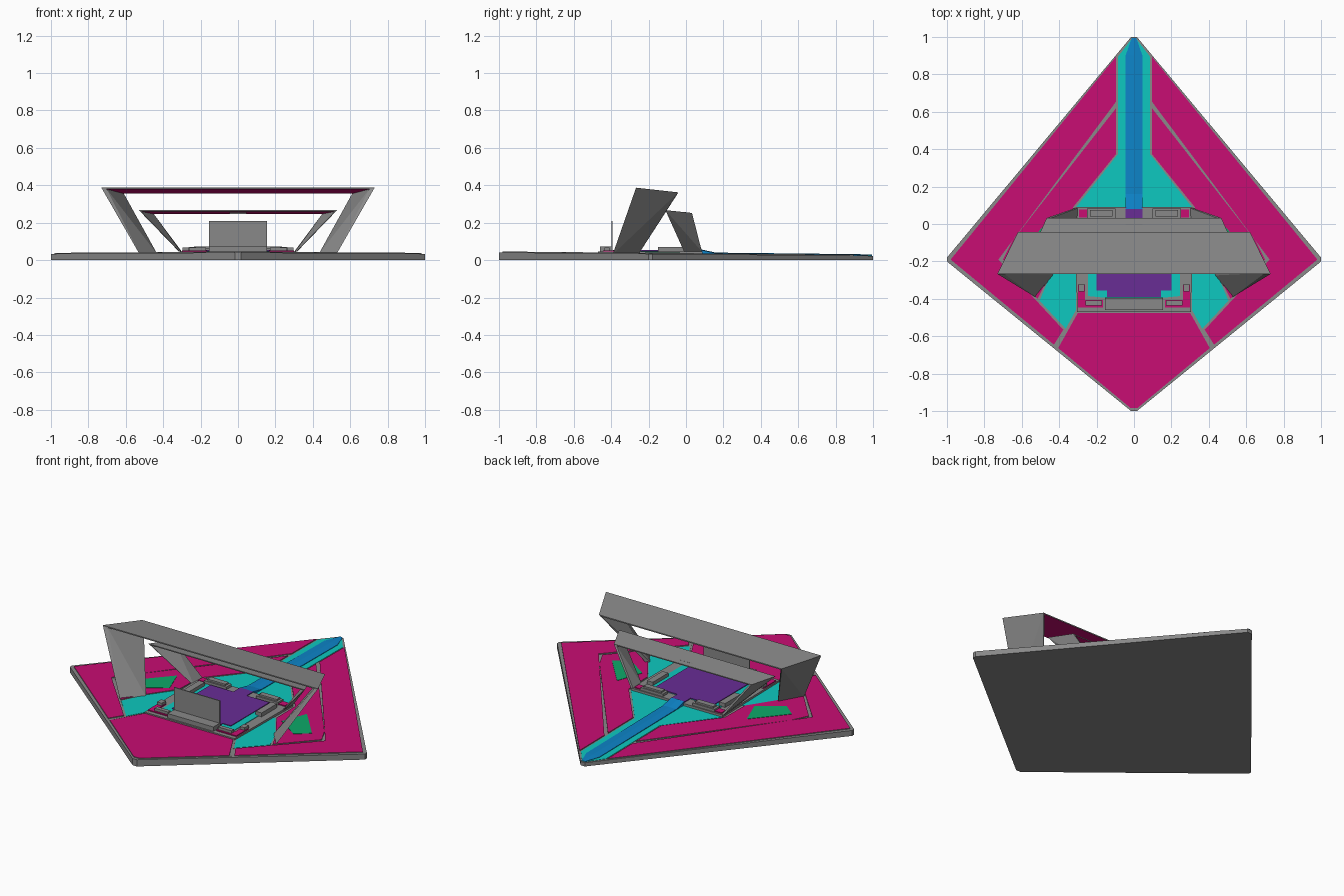
import bpy, bmesh

cube = bpy.data.objects.get("Cube")
if cube:
    bpy.data.objects.remove(cube)


def material(name, r, g, b):
    m = bpy.data.materials.new(name)
    m.use_nodes = True
    m.diffuse_color = (r, g, b, 1)
    bsdf = m.node_tree.nodes["Principled BSDF"]
    bsdf.inputs["Base Color"].default_value = (r, g, b, 1)
    bsdf.inputs["Roughness"].default_value = 0.8
    return m


GRAY = material("stone gray", 0.25, 0.25, 0.25)
MAGENTA = material("magenta", 0.58, 0.004, 0.17)
CYAN = material("cyan", 0.004, 0.58, 0.52)
BLUE = material("blue", 0.004, 0.23, 0.58)
PURPLE = material("purple", 0.14, 0.026, 0.30)
GREEN = material("green", 0.004, 0.40, 0.14)


def finish(name, bm, *mats):
    bmesh.ops.recalc_face_normals(bm, faces=bm.faces)
    mesh = bpy.data.meshes.new(name)
    bm.to_mesh(mesh)
    bm.free()
    for m in mats:
        mesh.materials.append(m)
    ob = bpy.data.objects.new(name, mesh)
    bpy.context.collection.objects.link(ob)
    return ob


def ground(y):
    """Height of the gently sloping base top."""
    return 0.030 - 0.009 * y


def flip(pts):
    return [(-p[0], *p[1:]) for p in pts]


def mirrored(half):
    """Close a right-hand outline with its reflection."""
    return half + flip(half)[::-1]


def prism(name, outline, low, high, top, side=None):
    """Extruded outline; low and high are functions of y."""
    bm = bmesh.new()
    a = [bm.verts.new((x, y, low(y))) for x, y in outline]
    b = [bm.verts.new((x, y, high(y))) for x, y in outline]
    bm.faces.new(a)
    cap = bm.faces.new(b)
    for i in range(len(a)):
        j = (i + 1) % len(a)
        bm.faces.new((a[i], a[j], b[j], b[i])).material_index = 1 if side else 0
    cap.material_index = 0
    return finish(name, bm, top, *([side] if side else []))


def plate(name, outline, rise, top, side=None):
    prism(name, outline, lambda y: ground(y) - 0.002, lambda y: ground(y) + rise, top, side)


def slab(name, outline, low, high, top, side=None):
    prism(name, outline, lambda y: low, lambda y: high, top, side)


def rect(x0, x1, y0, y1):
    return [(x0, y0), (x1, y0), (x1, y1), (x0, y1)]


def pair(build, name, outline, *args):
    build("left_" + name, outline, *args)
    build("right_" + name, flip(outline), *args)


# Kite-shaped base
prism("base", mirrored([(0.015, -1), (1, -0.20), (1, -0.18), (0.015, 1)]),
      lambda y: 0, lambda y: ground(y) + 0.002, GRAY)

# Painted fields on the base
plate("front_field", mirrored([(0.02, -0.982), (0.405, -0.663), (0.30, -0.475)]),
      0.007, MAGENTA, GRAY)
pair(plate, "outer_field", [(0.095, 0.895), (0.98, -0.19), (0.428, -0.645),
     (0.378, -0.565), (0.725, -0.19), (0.095, 0.655)], 0.007, MAGENTA, GRAY)
pair(plate, "inner_field", [(0.095, 0.62), (0.65, -0.09), (0.70, -0.19), (0.515, -0.40),
     (0.46, -0.29), (0.33, -0.10), (0.325, 0.09), (0.095, 0.375)], 0.007, MAGENTA, GRAY)
pair(plate, "front_water", [(0.31, -0.46), (0.365, -0.56), (0.505, -0.41),
     (0.45, -0.28), (0.325, -0.10), (0.31, -0.10)], 0.004, CYAN)
pair(plate, "front_channel", [(0.312, -0.478), (0.37, -0.575), (0.42, -0.65),
     (0.41, -0.66)], 0.004, GRAY)
plate("rear_water", mirrored([(0.31, 0.09), (0.085, 0.375), (0.085, 0.895), (0.012, 0.99)]),
      0.004, CYAN)
pair(plate, "garden_patch", [(0.38, -0.12), (0.53, -0.22), (0.61, -0.155), (0.44, 0.04)],
     0.009, GREEN)

# Long blue path with a central ridge and a ramp up to the deck
bm = bmesh.new()
for s in (-1, 1):
    stations = [(y, z, w) for y, z, w in ((0.08, 0.054, 0.045), (0.16, 0.037, 0.045),
                (0.90, ground(0.9) + 0.007, 0.045), (0.995, ground(1) + 0.006, 0.012))]
    mid = [bm.verts.new((0, y, z + 0.003)) for y, z, w in stations]
    rim = [bm.verts.new((s * w, y, z)) for y, z, w in stations]
    foot = [bm.verts.new((s * w, y, 0.015)) for y, z, w in stations]
    for i in range(3):
        bm.faces.new((mid[i], mid[i + 1], rim[i + 1], rim[i]))
        bm.faces.new((rim[i], rim[i + 1], foot[i + 1], foot[i]))
bmesh.ops.remove_doubles(bm, verts=bm.verts, dist=0.0001)
finish("blue_path", bm, BLUE)

# Central deck
slab("deck", mirrored([(0.305, -0.47), (0.31, 0.088)]), 0.02, 0.046, GRAY)
slab("deck_water", mirrored([(0.145, -0.395), (0.245, -0.385), (0.245, 0.02)]),
     0.045, 0.049, CYAN)
slab("purple_floor", mirrored([(0.145, -0.39), (0.145, -0.355), (0.20, -0.355),
     (0.20, 0.02), (0.045, 0.02), (0.045, 0.088)]), 0.048, 0.053, PURPLE)
pair(slab, "front_corner_trim", [(0.165, -0.445), (0.30, -0.445), (0.30, -0.325),
     (0.262, -0.325), (0.262, -0.405), (0.165, -0.405)], 0.045, 0.052, MAGENTA)
pair(slab, "front_rail", rect(0.17, 0.26, -0.435, -0.41), 0.05, 0.068, GRAY)
pair(slab, "side_rail", rect(0.265, 0.297, -0.36, -0.32), 0.05, 0.068, GRAY)
pair(slab, "back_trim", rect(0.245, 0.295, 0.035, 0.078), 0.045, 0.052, MAGENTA)
pair(slab, "back_block", rect(0.10, 0.25, 0.03, 0.082), 0.045, 0.062, GRAY)
pair(slab, "back_block_top", rect(0.115, 0.235, 0.04, 0.074), 0.06, 0.072, GRAY)
pair(slab, "back_side_rail", rect(0.225, 0.265, -0.15, 0.0), 0.045, 0.070, GRAY)

# Upright screen and its ledge
slab("screen_ledge", rect(-0.155, 0.155, -0.46, -0.395), 0.045, 0.073, GRAY)
slab("screen", rect(-0.155, 0.155, -0.399, -0.392), 0.045, 0.21, GRAY)


def solid(name, points, inward):
    """Convex solid; faces turned along the inward direction become magenta."""
    bm = bmesh.new()
    for p in points:
        bm.verts.new(p)
    bmesh.ops.convex_hull(bm, input=bm.verts)
    bmesh.ops.recalc_face_normals(bm, faces=bm.faces)
    bm.normal_update()
    for f in bm.faces:
        f.material_index = 1 if inward(f.normal) else 0
    finish(name, bm, GRAY, MAGENTA)


def arch(name, front, back, inner_front, inner_back, feet, thick):
    """Leaning arch: thin sloping roof on two tapered legs."""
    roof = [(s * x, y, z - d) for x, y, z in (front, back) for s in (-1, 1) for d in (0, thick)]
    # narrow the underside so the roof meets the slanted legs
    roof = [(x * (1 if z in (front[2], back[2]) else 0.985), y, z) for x, y, z in roof]
    solid(name + "_roof", roof, lambda n: n.z < -0.5)
    leg = [front, back, inner_front, inner_back] + feet
    solid("left_" + name + "_leg", leg, lambda n: n.x < -0.45 and n.z < 0)
    solid("right_" + name + "_leg", flip(leg), lambda n: n.x > 0.45 and n.z < 0)


arch("large_arch", (0.73, -0.267, 0.387), (0.62, -0.042, 0.362),
     (0.70, -0.262, 0.378), (0.61, -0.045, 0.355),
     [(0.525, -0.392, 0.03), (0.43, -0.275, 0.03), (0.445, -0.255, 0.03)], 0.007)
arch("small_arch", (0.53, -0.11, 0.267), (0.467, 0.032, 0.252),
     (0.518, -0.105, 0.260), (0.45, 0.03, 0.246),
     [(0.312, -0.01, 0.045), (0.305, 0.0, 0.045), (0.30, 0.085, 0.045),
      (0.315, 0.085, 0.045)], 0.006)
slab("ceiling_lamp", rect(-0.045, 0.045, -0.06, 0.0), 0.247, 0.256, GRAY)
